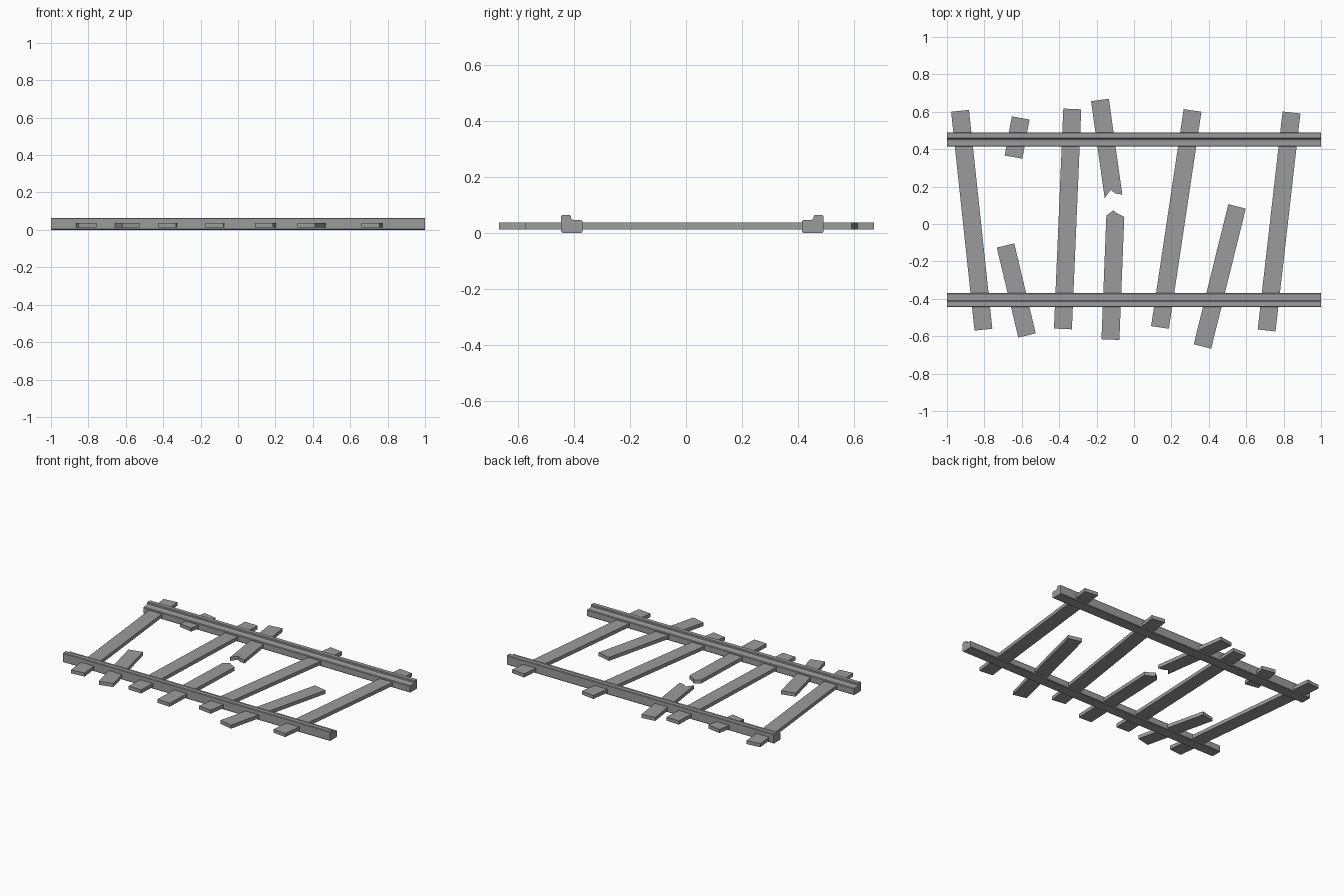
import bpy, bmesh
from mathutils import Vector

cube = bpy.data.objects.get("Cube")
if cube:
    bpy.data.objects.remove(cube, do_unlink=True)

grey = bpy.data.materials.new("weathered grey")
grey.use_nodes = True
colour = (0.33, 0.33, 0.33, 1)
grey.diffuse_color = colour
bsdf = next(n for n in grey.node_tree.nodes if n.type == 'BSDF_PRINCIPLED')
bsdf.inputs["Base Color"].default_value = colour


def extrude(name, outline, offset):
    """Extrude a closed outline of 3D points into a solid."""
    bm = bmesh.new()
    face = bm.faces.new([bm.verts.new(p) for p in outline])
    result = bmesh.ops.extrude_face_region(bm, geom=[face])
    moved = [g for g in result["geom"] if isinstance(g, bmesh.types.BMVert)]
    bmesh.ops.translate(bm, verts=moved, vec=offset)
    bmesh.ops.recalc_face_normals(bm, faces=bm.faces)
    mesh = bpy.data.meshes.new(name)
    bm.to_mesh(mesh)
    bm.free()
    mesh.materials.append(grey)
    obj = bpy.data.objects.new(name, mesh)
    bpy.context.collection.objects.link(obj)
    return obj


# Rails: stepped section, raised lip on the outer side (d = inward distance)
section = [(0, 0.004), (0.004, 0), (0.072, 0), (0.076, 0.004), (0.076, 0.042),
           (0.072, 0.046), (0.043, 0.046), (0.035, 0.051), (0.034, 0.06),
           (0.03, 0.064), (0.004, 0.064), (0, 0.06)]
for name, outer, inward in (("front_rail", -0.445, 1), ("back_rail", 0.49, -1)):
    extrude(name, [(-1, outer + inward * d, z) for d, z in section], (2, 0, 0))

# Ties: flat planks from a start point to an end point, optionally splintered
HALF, BOTTOM, THICK = 0.048, 0.012, 0.024
square = [(HALF, 0), (-HALF, 0)]


def tie(name, start, end, tip=square):
    a, b = Vector((*start, BOTTOM)), Vector((*end, BOTTOM))
    along = (b - a).normalized()
    across = Vector((along.y, -along.x, 0))
    outline = [a - across * HALF, a + across * HALF]
    outline += [b + across * u + along * v for u, v in tip]
    extrude(name, outline, (0, 0, THICK))


whole = [((-0.805, -0.565), (-0.93, 0.605)), ((-0.38, -0.561), (-0.33, 0.615)),
         ((0.139, -0.553), (0.313, 0.607)), ((0.709, -0.569), (0.842, 0.596))]
for i, (start, end) in enumerate(whole, 1):
    tie(f"long_tie_{i}", start, end)

short = [((-0.644, 0.358), (-0.606, 0.567)), ((-0.572, -0.596), (-0.687, -0.115)),
         ((0.366, -0.655), (0.551, 0.094))]
for i, (start, end) in enumerate(short, 1):
    tie(f"short_tie_{i}", start, end)

# Snapped tie: two halves with matching splintered ends
tie("snapped_tie_back", (-0.182, 0.663), (-0.11, 0.15),
    [(HALF, 0.005), (0.01, -0.034), (-0.012, -0.012), (-HALF, 0)])
tie("snapped_tie_front", (-0.126, -0.618), (-0.1, 0.04),
    [(HALF, 0), (0.007, 0.018), (-0.011, 0.033), (-HALF, 0.004)])
